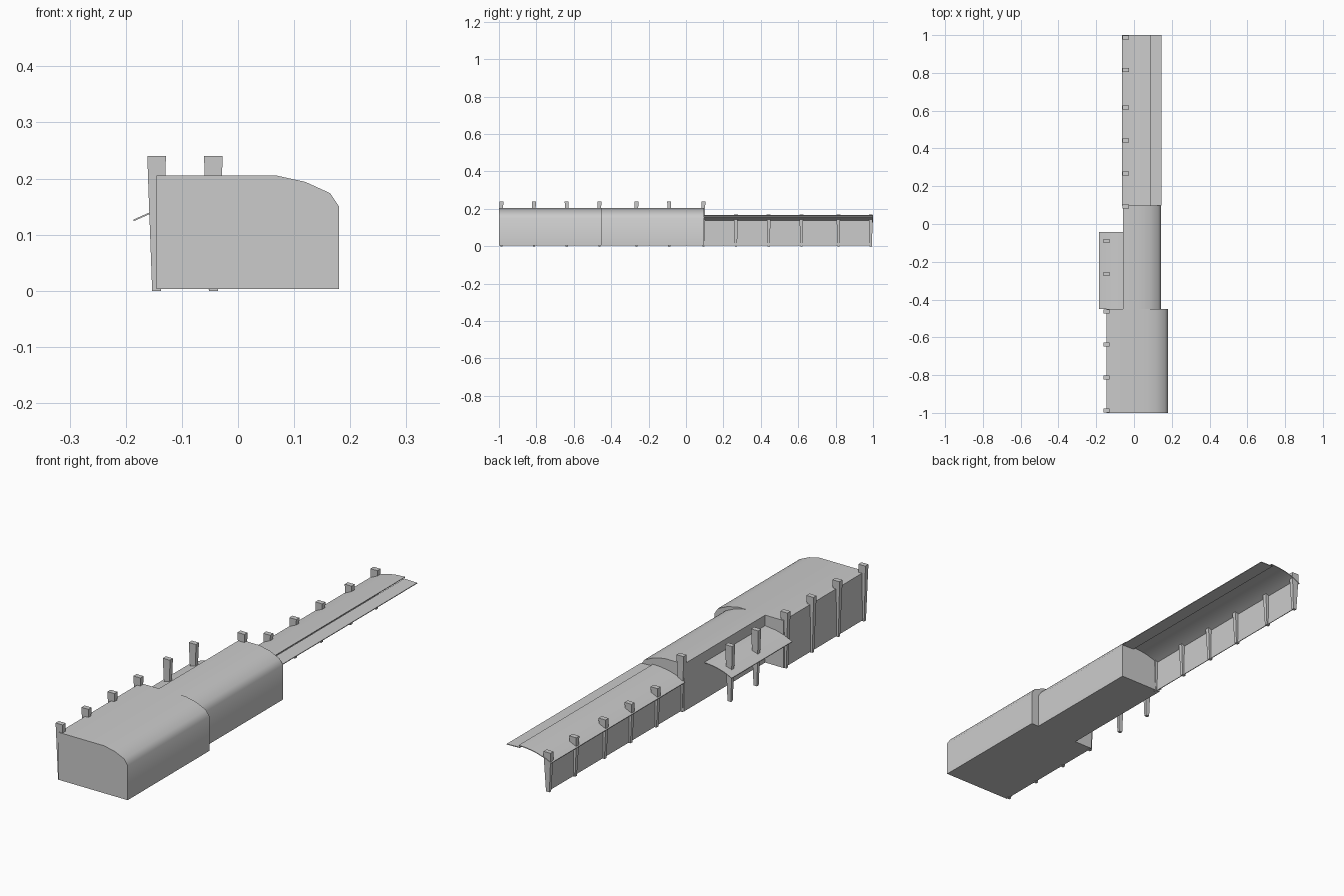
import bpy, bmesh

if "Cube" in bpy.data.objects:
    bpy.data.objects.remove(bpy.data.objects["Cube"])


def finish(name, bm, smooth=False):
    bmesh.ops.recalc_face_normals(bm, faces=bm.faces)
    me = bpy.data.meshes.new(name)
    bm.to_mesh(me)
    bm.free()
    ob = bpy.data.objects.new(name, me)
    bpy.context.collection.objects.link(ob)
    if smooth:
        bpy.ops.object.select_all(action='DESELECT')
        ob.select_set(True)
        bpy.context.view_layer.objects.active = ob
        bpy.ops.object.shade_smooth_by_angle(angle=0.75)
    return ob


def extrude_profile(name, pts, y0, y1, smooth=True):
    """Solid with an x/z profile running along y."""
    bm = bmesh.new()
    a = [bm.verts.new((x, y0, z)) for x, z in pts]
    b = [bm.verts.new((x, y1, z)) for x, z in pts]
    n = len(pts)
    bm.faces.new(a)
    bm.faces.new(b[::-1])
    for i in range(n):
        j = (i + 1) % n
        bm.faces.new((a[i], b[i], b[j], a[j]))
    return finish(name, bm, smooth)


def sheet(name, pts, y0, y1, t=0.003):
    """Thin curved panel following an x/z line."""
    return extrude_profile(name, pts + [(x, z - t) for x, z in reversed(pts)], y0, y1)


def post(name, x, y, top):
    """Tapered post, wider at its top."""
    bm = bmesh.new()
    rings = []
    for z, hx, hy in ((0, 0.008, 0.006), (top - 0.035, 0.0155, 0.0095), (top, 0.0165, 0.0105)):
        rings.append([bm.verts.new((x + sx * hx, y + sy * hy, z))
                      for sx, sy in ((-1, -1), (1, -1), (1, 1), (-1, 1))])
    bm.faces.new(rings[0][::-1])
    bm.faces.new(rings[-1])
    for lo, hi in zip(rings, rings[1:]):
        for i in range(4):
            j = (i + 1) % 4
            bm.faces.new((lo[i], lo[j], hi[j], hi[i]))
    return finish(name, bm)


# Enclosed halls with a rounded right shoulder
def hall(left, right):
    return [(left, 0.003), (right, 0.003), (right, 0.15), (right - 0.016, 0.174),
            (right - 0.06, 0.194), (right - 0.11, 0.205), (left, 0.205)]


extrude_profile("front_hall", hall(-0.145, 0.18), -1, -0.45)
extrude_profile("middle_hall", hall(-0.058, 0.144), -0.45, 0.097)

# Open rear canopy: back wall, arched roof and lower eave strip
extrude_profile("rear_wall", [(-0.046, 0.003), (-0.043, 0.003), (-0.043, 0.138), (-0.046, 0.138)],
                0.097, 0.99, False)
sheet("rear_roof", [(-0.064, 0.13), (-0.03, 0.146), (0.01, 0.158), (0.05, 0.164), (0.088, 0.166)],
      0.097, 1)
sheet("rear_eave", [(0.084, 0.158), (0.145, 0.156)], 0.097, 1)

# Side canopy in the recess
sheet("side_roof", [(-0.186, 0.127), (-0.15, 0.143), (-0.11, 0.154), (-0.058, 0.16)], -0.45, -0.042)

# Rows of tapered posts
for i, y in enumerate((-0.987, -0.813, -0.638, -0.463, -0.265, -0.09)):
    post(f"front_post_{i}", -0.145, y, 0.24)
for i, y in enumerate((0.093, 0.267, 0.442, 0.617, 0.815, 0.988)):
    post(f"rear_post_{i}", -0.044, y, 0.24 if i == 0 else 0.17)
